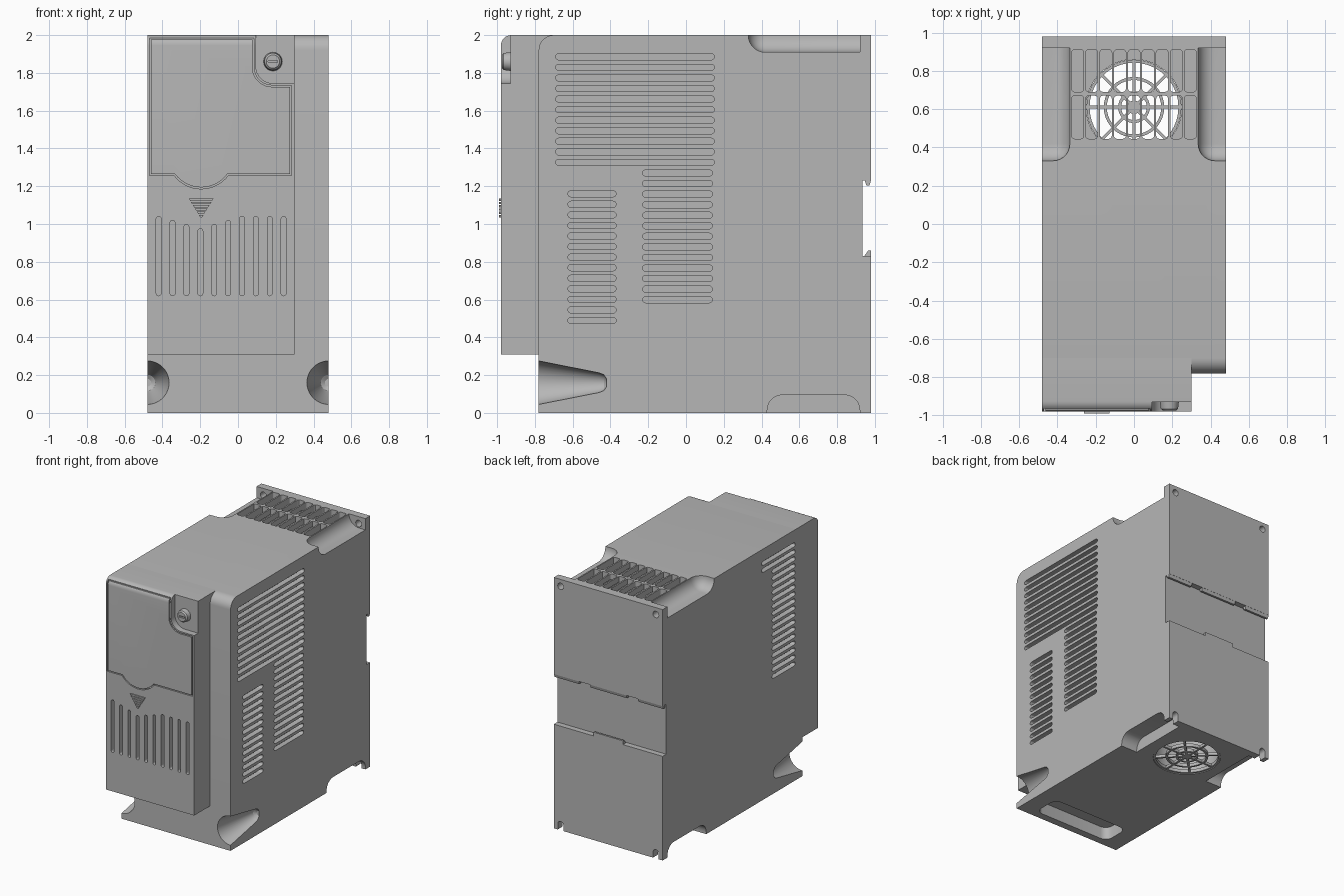
import bpy, bmesh, math
from mathutils import Matrix, Vector

if "Cube" in bpy.data.objects:
    bpy.data.objects.remove(bpy.data.objects["Cube"], do_unlink=True)

grey = bpy.data.materials.new("light_grey_plastic")
grey.use_nodes = True
grey.diffuse_color = (0.47, 0.47, 0.47, 1)
grey.node_tree.nodes["Principled BSDF"].inputs["Base Color"].default_value = (0.47, 0.47, 0.47, 1)

W, BACK, FRONT, COVER = 0.48, 0.98, -0.78, -0.98


# ---------- helpers ----------
def place(axis, u, v, w):
    return {"X": (w, u, v), "Y": (u, w, v), "Z": (u, v, w)}[axis]


def arc(cu, cv, r, a0, a1, n=8):
    angles = [math.radians(a0 + (a1 - a0) * i / n) for i in range(n + 1)]
    return [(cu + r * math.cos(a), cv + r * math.sin(a)) for a in angles]


def rounded(u0, u1, v0, v1, r, n=6):
    r = min(r, (u1 - u0) * 0.499, (v1 - v0) * 0.499)
    return (arc(u0 + r, v0 + r, r, 180, 270, n) + arc(u1 - r, v0 + r, r, 270, 360, n)
            + arc(u1 - r, v1 - r, r, 0, 90, n) + arc(u0 + r, v1 - r, r, 90, 180, n))


def bridge(bm, a, b):
    for i in range(len(a)):
        j = (i + 1) % len(a)
        bm.faces.new((a[i], a[j], b[j], b[i]))


def prism(bm, pts, axis, lo, hi):
    a, b = [[bm.verts.new(place(axis, u, v, w)) for u, v in pts] for w in (lo, hi)]
    bm.faces.new(a)
    bm.faces.new(b)
    bridge(bm, a, b)


def lathe(bm, profile, cu, cv, axis, ring=False, n=40):
    loops = [[bm.verts.new(place(axis, u, v, w)) for u, v in arc(cu, cv, r, 0, 360, n)[:-1]]
             for w, r in profile]
    for a, b in zip(loops, loops[1:]):
        bridge(bm, a, b)
    if ring:
        bridge(bm, loops[-1], loops[0])
    else:
        bm.faces.new(loops[0])
        bm.faces.new(loops[-1])


def offset(pts, d):
    out = []
    for i, p in enumerate(pts):
        p = Vector(p)
        e = (p - Vector(pts[i - 1])).normalized()
        f = (Vector(pts[(i + 1) % len(pts)]) - p).normalized()
        n1, n2 = Vector((e.y, -e.x)), Vector((f.y, -f.x))
        out.append(tuple(p + (n1 + n2) * d / (1 + n1.dot(n2))))
    return out


def make(name, bm):
    bmesh.ops.recalc_face_normals(bm, faces=bm.faces)
    mesh = bpy.data.meshes.new(name)
    bm.to_mesh(mesh)
    bm.free()
    mesh.materials.append(grey)
    ob = bpy.data.objects.new(name, mesh)
    bpy.context.collection.objects.link(ob)
    return ob


def activate(ob):
    bpy.ops.object.select_all(action="DESELECT")
    ob.select_set(True)
    bpy.context.view_layer.objects.active = ob


def cut(target, bm):
    cutter = make("cutter", bm)
    cutter.hide_render = True
    mod = target.modifiers.new("cut", "BOOLEAN")
    mod.operation, mod.solver, mod.object = "DIFFERENCE", "EXACT", cutter
    activate(target)
    bpy.ops.object.modifier_apply(modifier=mod.name)
    bpy.data.objects.remove(cutter, do_unlink=True)


def smooth(ob):
    activate(ob)
    bpy.ops.object.shade_smooth_by_angle(angle=math.radians(30))


# ---------- housing: side profile with rounded top edge and rail channel ----------
shoulder = arc(FRONT + 0.08, 1.92, 0.08, 180, 90)
bm = bmesh.new()
prism(bm, [(FRONT, 0)] + shoulder + [(BACK, 2), (BACK, 1.23), (0.935, 1.23),
      (0.935, 0.83), (BACK, 0.83), (BACK, 0)], "X", -W, W)
housing = make("housing", bm)

# upper corner notches, rounded inside
bm = bmesh.new()
for s in (-1, 1):
    m = Matrix.Translation((s * 0.535, 0.625, 2.055)) @ Matrix.Diagonal((0.4, 0.59, 0.29, 1))
    verts = bmesh.ops.create_cube(bm, size=1, matrix=m)["verts"]
    inner = lambda v: (abs(v.co.x) < 0.4) + (v.co.y < 0.4) + (v.co.z < 2)
    edges = [e for e in {e for v in verts for e in v.link_edges}
             if sum(inner(v) for v in e.verts) == 5]
    bmesh.ops.bevel(bm, geom=edges, offset=0.088, segments=7, profile=0.5, affect="EDGES")
cut(housing, bm)

# lower corner notches and tapered front screw recesses
bm = bmesh.new()
for s in (-1, 1):
    x0, x1 = sorted((s * 0.335, s * 0.6))
    prism(bm, rounded(0.43, 0.92, -0.3, 0.095, 0.08), "X", x0, x1)
    lathe(bm, [(-0.82, 0.123), (-0.46, 0.052), (-0.435, 0.042), (-0.42, 0.02)], s * W, 0.16, "Y")
# tray in the underside near the front
prism(bm, rounded(-0.34, 0.34, -0.72, -0.5, 0.06), "Z", -0.1, 0.1)
cut(housing, bm)

# mounting holes and open mounting slots in the back flange
bm = bmesh.new()
for x in (-0.42, 0.42):
    lathe(bm, [(0.9, 0.026), (1.05, 0.026)], x, 1.945, "Y", n=20)
    prism(bm, rounded(x - 0.025, x + 0.025, -0.06, 0.07, 0.025), "Y", 0.9, 1.05)
cut(housing, bm)

# air duct, then the slotted grille in the top
bm = bmesh.new()
lathe(bm, [(-0.1, 0.25), (1.955, 0.25)], 0, 0.61, "Z", n=48)
cut(housing, bm)
bm = bmesh.new()
for i in range(-4, 5):
    x = i * 0.0735
    for y0, y1 in ((0.445, 0.67), (0.69, 0.91)):
        prism(bm, rounded(x - 0.031, x + 0.031, y0, y1, 0.015, 3), "Z", 1.94, 2.1)
cut(housing, bm)

# side ventilation slots: (first y, last y, top z, count)
PITCH, HALF = 0.0559, 0.0165


def slots(bm, rows, x0, x1):
    for y0, y1, top, count in rows:
        for i in range(count):
            z = top - i * PITCH
            prism(bm, rounded(y0, y1, z - HALF, z + HALF, HALF, 4), "X", x0, x1)


bm = bmesh.new()
slots(bm, [(-0.69, 0.15, 1.885, 11), (-0.23, 0.14, 1.27, 13), (-0.625, -0.37, 1.16, 13)], 0.44, 0.6)
slots(bm, [(-0.69, -0.27, 1.885, 2), (-0.69, -0.4, 1.885 - 2 * PITCH, 16)], -0.6, -0.44)
cut(housing, bm)
smooth(housing)

# ---------- rail clips in the back channel ----------
bm = bmesh.new()
for x0, x1 in ((-W, -0.26), (-0.16, 0.16), (0.26, W)):
    prism(bm, [(0.945, 1.235), (0.955, 1.205), (0.972, 1.205), (BACK, 1.235)], "X", x0, x1)
prism(bm, [(0.94, 0.825), (0.965, 0.86), (BACK, 0.86), (BACK, 0.825)], "X", -0.13, 0.13)
make("rail_clips", bm)

# ---------- fan guard in the underside ----------
bm = bmesh.new()
lathe(bm, [(0.004, 0.035), (0.03, 0.035)], 0, 0.61, "Z")
for r in (0.075, 0.15, 0.24):
    lathe(bm, [(0.004, r - 0.008), (0.004, r + 0.008), (0.03, r + 0.008), (0.03, r - 0.008)],
          0, 0.61, "Z", ring=True)
for i in range(8):
    m = (Matrix.Translation((0, 0.61, 0.017)) @ Matrix.Rotation(i * math.pi / 4, 4, "Z")
         @ Matrix.Translation((0.14, 0, 0)) @ Matrix.Diagonal((0.23, 0.016, 0.022, 1)))
    bmesh.ops.create_cube(bm, size=1, matrix=m)
smooth(make("fan_guard", bm))

# ---------- front cover, following the housing shoulder ----------
bm = bmesh.new()
prism(bm, [(FRONT, 0.31), (COVER, 0.31)] + arc(COVER + 0.055, 1.945, 0.055, 180, 90)
      + shoulder[::-1], "X", -W, 0.3)
cover = make("front_cover", bm)

# screw pocket and vertical vents
bm = bmesh.new()
prism(bm, [(0.34, 1.745)] + arc(0.185, 1.835, 0.09, 270, 180) + [(0.095, 2.1), (0.34, 2.1)],
      "Y", -1.1, -0.93)
for i in range(10):
    x = -0.42 + i * 0.0735
    top = min(1.04, 0.975 + 0.022 * abs(i - 3))
    prism(bm, rounded(x - 0.013, x + 0.013, 0.62, top, 0.013, 4), "Y", -1.1, -0.93)
cut(cover, bm)

# groove around the access door
door = ([(-0.465, 1.26)] + arc(-0.195, 1.365, 0.175, 217, 323, 16) + [(0.28, 1.26), (0.28, 1.73)]
        + arc(0.18, 1.83, 0.1, 270, 180) + [(0.08, 1.98), (-0.465, 1.98)])
bm = bmesh.new()
loops = [[bm.verts.new((x, y, z)) for x, z in offset(door, d)]
         for d, y in ((0.004, -1.1), (0.004, -0.96), (-0.004, -0.96), (-0.004, -1.1))]
for k in range(4):
    bridge(bm, loops[k], loops[(k + 1) % 4])
cut(cover, bm)
smooth(cover)

# ---------- arrow mark made of raised bars ----------
bm = bmesh.new()
for i in range(6):
    z1 = 1.135 - i * 0.0175
    z0 = z1 - 0.012
    a, b = [0.066 * (z - 1.028) / 0.107 for z in (z1, z0)]
    prism(bm, [(-0.195 - a, z1), (-0.195 + a, z1), (-0.195 + b, z0), (-0.195 - b, z0)],
          "Y", -0.99, COVER + 0.002)
make("arrow_bars", bm)

# ---------- cover screw ----------
bm = bmesh.new()
lathe(bm, [(-0.925, 0.05), (-0.965, 0.045), (-0.975, 0.035)], 0.185, 1.86, "Y", n=32)
screw = make("cover_screw", bm)
bm = bmesh.new()
prism(bm, rounded(0.16, 0.21, 1.854, 1.866, 0.004, 2), "Y", -1.1, -0.96)
cut(screw, bm)
smooth(screw)
